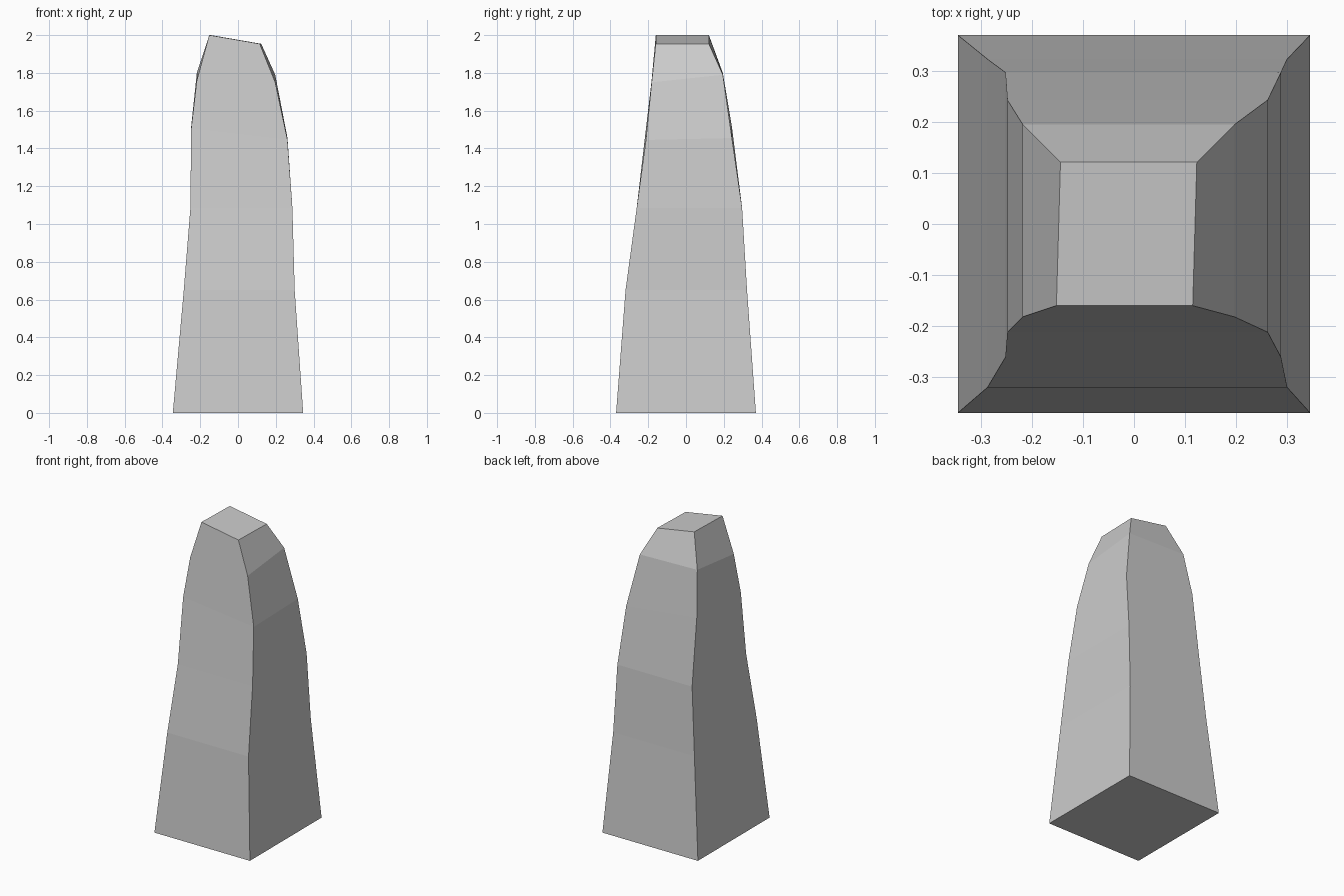
import bpy
import bmesh

cube = bpy.data.objects.get("Cube")
if cube:
    bpy.data.objects.remove(cube, do_unlink=True)

# Single stone colour
stone = bpy.data.materials.new("light_grey_stone")
stone.use_nodes = True
colour = (0.6, 0.6, 0.6, 1)
stone.diffuse_color = colour
stone.node_tree.nodes["Principled BSDF"].inputs["Base Color"].default_value = colour

# Slightly skewed rings: left x, right x, front y, back y, height, x tilt, y tilt
rings = [
    (-.345, .345, -.37, .37, 0, 0, 0),
    (-.287, .30, -.32, .323, .65, 0, 0),
    (-.252, .288, -.261, .297, 1.085, 0, 0),
    (-.248, .262, -.212, .243, 1.48, -.03, .005),
    (-.218, .197, -.182, .195, 1.775, -.005, .02),
    (-.148, .119, -.16, .121, 1.977, -.023, 0),
]

# Loft the tapering pillar through its rings
bm = bmesh.new()
loops = []
for x0, x1, y0, y1, z, tx, ty in rings:
    corners = [(x0, y0, -1, -1), (x1, y0, 1, -1), (x1, y1, 1, 1), (x0, y1, -1, 1)]
    loops.append([bm.verts.new((x, y, z + sx * tx + sy * ty)) for x, y, sx, sy in corners])
for low, high in zip(loops, loops[1:]):
    for i in range(4):
        j = (i + 1) % 4
        bm.faces.new((low[i], low[j], high[j], high[i]))
bm.faces.new(loops[0][::-1])
bm.faces.new(loops[-1])

# Twist the slanted cap a touch
for v, dx in zip(loops[-1], (-.004, -.004, .004, .004)):
    v.co.x += dx

mesh = bpy.data.meshes.new("stone_pillar")
bm.to_mesh(mesh)
bm.free()
mesh.materials.append(stone)
pillar = bpy.data.objects.new("stone_pillar", mesh)
bpy.context.collection.objects.link(pillar)
